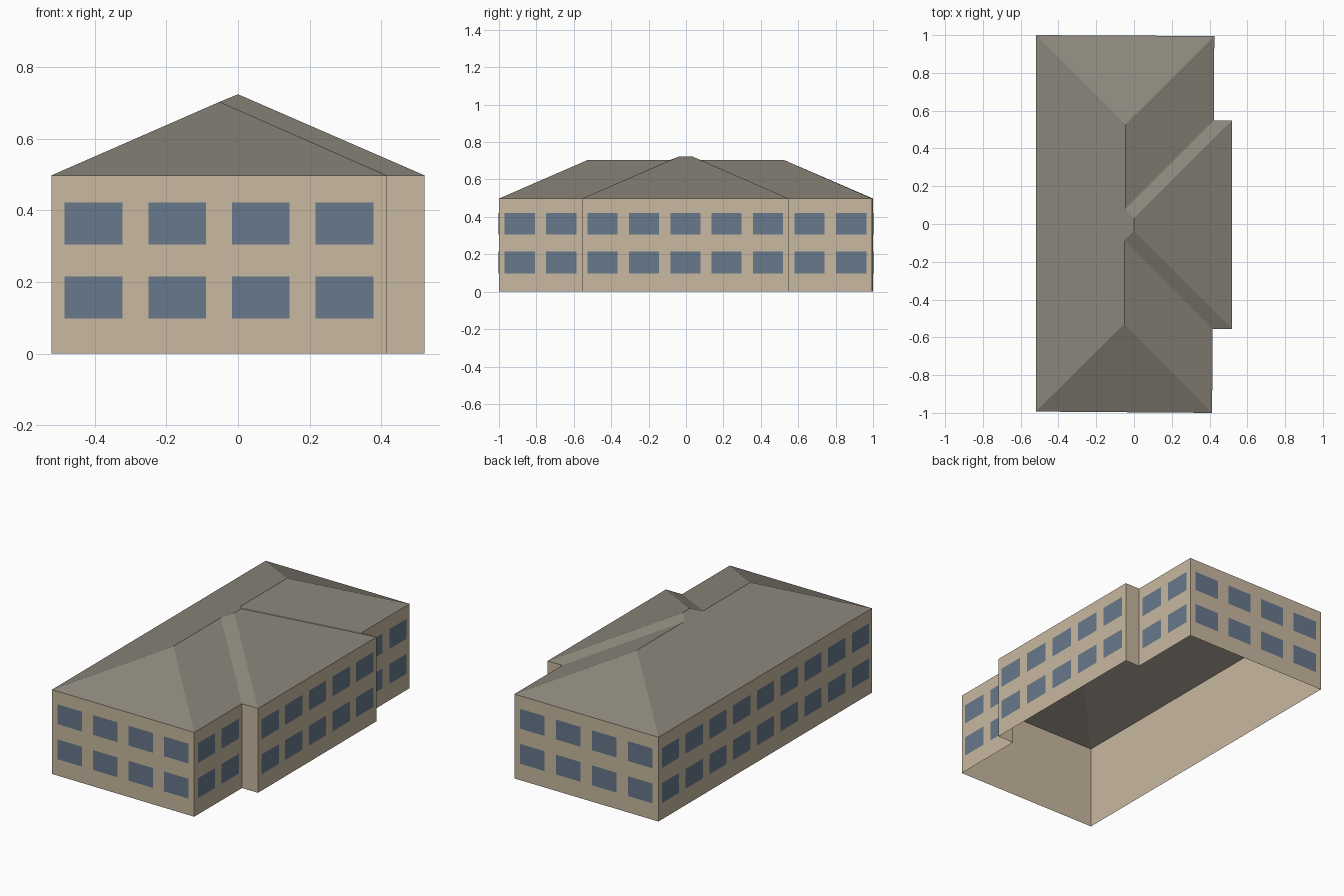
import bpy
from mathutils import Vector

cube = bpy.data.objects.get("Cube")
if cube:
    bpy.data.objects.remove(cube)


def material(name, rgb):
    linear = [((c / 255 + 0.055) / 1.055) ** 2.4 for c in rgb]
    mat = bpy.data.materials.new(name)
    mat.use_nodes = True
    mat.diffuse_color = (*linear, 1)
    mat.node_tree.nodes["Principled BSDF"].inputs["Base Color"].default_value = (*linear, 1)
    return mat


def mesh_object(name, verts, faces, mat):
    mesh = bpy.data.meshes.new(name)
    mesh.from_pydata(verts, [], faces)
    mesh.materials.append(mat)
    obj = bpy.data.objects.new(name, mesh)
    bpy.context.collection.objects.link(obj)
    return obj


wall_mat = material("beige wall", (200, 184, 160))
roof_mat = material("grey brown roof", (140, 134, 123))
glass_mat = material("blue grey glass", (103, 120, 139))

EAVE, MAIN_RIDGE, WING_RIDGE = 0.498, 0.703, 0.724

# Footprint, counter-clockwise from the front corner on the -x side
plan = [(-0.52, -0.993), (0.414, -1.0), (0.415, -0.556), (0.52, -0.556),
        (0.52, 0.549), (0.424, 0.549), (0.425, 0.995), (-0.52, 1.0)]
count = len(plan)

# Walls: an open shell without a floor
walls = [(x, y, z) for z in (0, EAVE) for x, y in plan]
mesh_object("walls", walls,
            [(i, (i + 1) % count, (i + 1) % count + count, i + count) for i in range(count)],
            wall_mat)

# Hip roof: eave corners, then main ridge ends, valley tops and wing ridge
ridge = [(-0.051, -0.528, MAIN_RIDGE), (-0.051, -0.088, MAIN_RIDGE),
         (0, -0.035, WING_RIDGE), (0, 0.031, WING_RIDGE),
         (-0.046, 0.08, MAIN_RIDGE), (-0.046, 0.526, MAIN_RIDGE)]
roof_faces = [(0, 1, 8), (1, 2, 9, 8), (2, 3, 10, 9), (3, 4, 11, 10),
              (4, 5, 12, 11), (5, 6, 13, 12), (6, 7, 13),
              (7, 0, 8, 9, 10, 11, 12, 13)]
mesh_object("hip_roof", [(x, y, EAVE) for x, y in plan] + ridge, roof_faces, roof_mat)

# Windows: two rows of thin panes, evenly spaced along every long wall
PITCH, WIDTH, OFFSET = 0.222, 0.161, 0.002
verts, faces = [], []
for i in range(count):
    start, end = Vector(plan[i]), Vector(plan[(i + 1) % count])
    along = (end - start).normalized()
    out = Vector((along.y, -along.x)) * OFFSET
    columns = round((end - start).length / PITCH)
    if columns < 2:
        continue
    for c in range(columns):
        mid = start.lerp(end, (c + 0.5) / columns) + out
        a, b = mid - along * WIDTH / 2, mid + along * WIDTH / 2
        for low, high in ((0.098, 0.215), (0.305, 0.422)):
            n = len(verts)
            verts += [(*a, low), (*b, low), (*b, high), (*a, high)]
            faces.append((n, n + 1, n + 2, n + 3))
mesh_object("windows", verts, faces, glass_mat)
